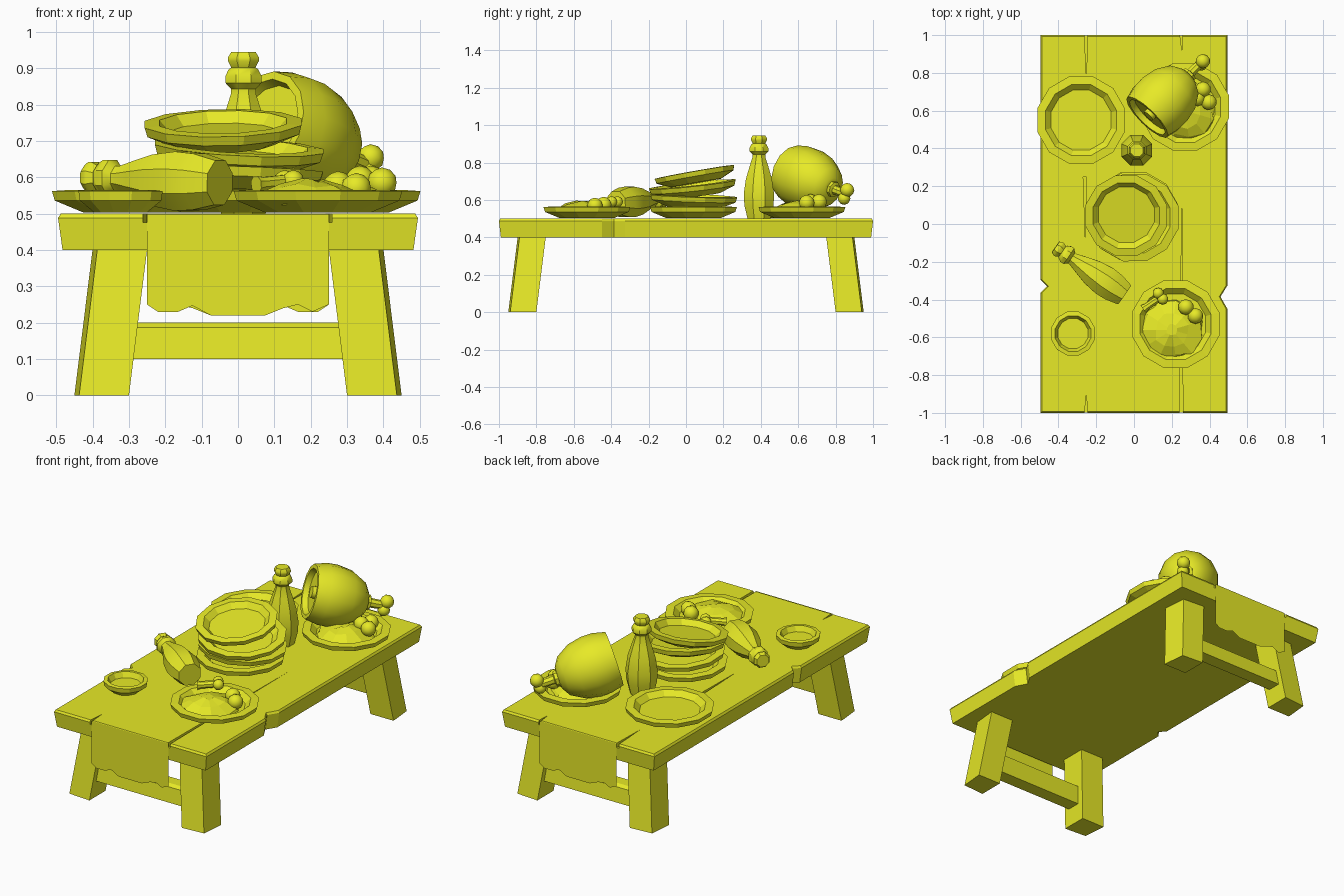
import bpy, bmesh, math, random
from mathutils import Vector, Matrix

if "Cube" in bpy.data.objects:
    bpy.data.objects.remove(bpy.data.objects["Cube"])

random.seed(4)
mat = bpy.data.materials.new("yellow")
mat.diffuse_color = (0.8, 0.82, 0.02, 1)
mat.use_nodes = True
mat.node_tree.nodes["Principled BSDF"].inputs["Base Color"].default_value = mat.diffuse_color


def finish(bm, name, smooth=None):
    bmesh.ops.recalc_face_normals(bm, faces=bm.faces)
    me = bpy.data.meshes.new(name)
    bm.to_mesh(me)
    bm.free()
    ob = bpy.data.objects.new(name, me)
    bpy.context.collection.objects.link(ob)
    me.materials.append(mat)
    if smooth:
        bpy.ops.object.select_all(action='DESELECT')
        ob.select_set(True)
        bpy.context.view_layer.objects.active = ob
        bpy.ops.object.shade_smooth_by_angle(angle=math.radians(smooth))
    return ob


def loft(bm, rings):
    """Closed solid through rings of equal point count."""
    vs = [[bm.verts.new(p) for p in r] for r in rings]
    n = len(vs[0])
    for a, b in zip(vs, vs[1:]):
        for i in range(n):
            j = (i + 1) % n
            bm.faces.new((a[i], a[j], b[j], b[i]))
    bm.faces.new(vs[0][::-1])
    bm.faces.new(vs[-1])


def lathe(name, prof, n, m, smooth=None, jitter=0):
    """Turned solid from (radius, height) points, placed by matrix m."""
    bm = bmesh.new()
    rings = []
    for r, h in prof:
        ring = []
        for i in range(n):
            a = math.tau * (i + 0.5) / n
            k = r * (1 + random.uniform(-jitter, jitter))
            ring.append(m @ Vector((k * math.cos(a), k * math.sin(a),
                                    h + random.uniform(-jitter, jitter) * 0.05)))
        rings.append(ring)
    loft(bm, rings)
    return finish(bm, name, smooth)


def along(p, q):
    """Matrix at p whose z axis points to q."""
    d = Vector(q) - Vector(p)
    return Matrix.Translation(p) @ d.to_track_quat('Z', 'Y').to_matrix().to_4x4()


def ball(name, p, r):
    bm = bmesh.new()
    bmesh.ops.create_icosphere(bm, subdivisions=2, radius=r, matrix=Matrix.Translation(p))
    return finish(bm, name, 40)


# Table top with notched edges and bevelled rim
plan = [(-.495, -1), (.495, -1), (.495, -.45), (.458, -.385), (.495, -.325), (.495, 1),
        (-.495, 1), (-.495, -.295), (-.46, -.33), (-.495, -.365)]
bm = bmesh.new()
loft(bm, [[(x * sx, y * (sy if abs(y) == 1 else 1), z) for x, y in plan]
          for sx, sy, z in ((.975, .99, .4), (1, 1, .488), (.985, .993, .5))])
top = finish(bm, "table_top")

# Tapering cracks between the planks
bm = bmesh.new()
for x, y0, y1 in ((-.255, 1.02, .78), (-.255, -1.02, -.9), (.25, 1.02, .92),
                  (.25, -1.02, .1), (-.26, .25, -.1)):
    tri = [(x - .009, y0), (x + .009, y0), (x + .003, y1)]
    loft(bm, [[(px, py, z) for px, py in tri] for z in (.475, .52)])
cutter = finish(bm, "crack_cutter")
cutter.hide_render = True
mod = top.modifiers.new("cracks", 'BOOLEAN')
mod.operation = 'DIFFERENCE'
mod.object = cutter
mod.solver = 'EXACT'
bpy.context.view_layer.objects.active = top
bpy.ops.object.modifier_apply(modifier=mod.name)
bpy.data.objects.remove(cutter)

# Splayed legs, stretchers and hanging cloth at each end
foot = [(.437, .94), (.30, .95), (.30, .80), (.45, .80)]
hem = [(-.25, .25), (-.22, .23), (-.165, .23), (-.125, .247), (-.075, .22),
       (.075, .22), (.125, .24), (.165, .25), (.205, .23), (.25, .25)]
for sy, end in ((-1, "front"), (1, "back")):
    for sx, side in ((-1, "left"), (1, "right")):
        bm = bmesh.new()
        loft(bm, [[(sx * (x - d), sy * (y - d), z) for x, y in foot]
                  for d, z in ((0, 0), (.051, .41))])
        finish(bm, f"{end}_{side}_leg")
    bm = bmesh.new()
    loft(bm, [[(x, sy * y, z) for y, z in ((.905, .1), (.825, .1), (.81, .2), (.875, .2), (.895, .187))]
              for x in (-.31, .31)])
    finish(bm, f"{end}_stretcher")
    bm = bmesh.new()
    pts = hem + [(.25, .499), (-.25, .499)]
    bm.faces.new([bm.verts.new((-sy * x, sy, z)) for x, z in pts])
    finish(bm, f"{end}_cloth")

# Plates and small bowl
plate = [(.15, .003), (.232, .036), (.24, .062), (.195, .065), (.165, .035)]
for name, x, y, z, tilt_x, tilt_y, s in (
        ("empty_plate", -.28, .55, .5, 0, 0, 1),
        ("ham_plate", .27, .62, .5, 0, 0, 1),
        ("meal_plate", .22, -.53, .5, 0, 0, 1),
        ("small_bowl", -.323, -.58, .5, 0, 0, .5),
        ("stack_plate_1", -.01, .04, .5, 0, 0, 1),
        ("stack_plate_2", 0, .04, .56, -2, 2, 1),
        ("stack_plate_3", 0, .04, .622, 6, 3, 1),
        ("stack_plate_4", -.04, .055, .688, 10, -1, .93)):
    m = (Matrix.Translation((x, y, z)) @ Matrix.Rotation(math.radians(tilt_x), 4, 'X')
         @ Matrix.Rotation(math.radians(tilt_y), 4, 'Y'))
    lathe(name, [(r * s, h) for r, h in plate], 12, m)

# Bottles, one standing and one fallen
bottle = [(.066, 0), (.084, .07), (.088, .13), (.076, .21), (.054, .28), (.037, .33),
          (.037, .343), (.054, .36), (.054, .378), (.044, .397), (.036, .402),
          (.046, .42), (.046, .43), (.036, .445)]
lathe("standing_bottle", bottle, 8, Matrix.Translation((.015, .39, .5)), 35)
lathe("fallen_bottle", bottle, 8, along((-.05, -.375, .585), (-.41, -.125, .6)), 35)

# Ham with recessed cut face and bone
cut, tip = Vector((.07, .565, .747)), Vector((.352, .852, .632))
ham = [(.032, .008), (.034, .03), (.118, .03), (.128, 0), (.15, 0), (.167, .07), (.168, .13),
       (.152, .21), (.108, .285), (.06, .315), (.04, .318)]
lathe("ham", ham, 14, along(cut, tip), 50)
lathe("ham_bone", [(.045, .29), (.042, .335), (.026, .34), (.024, .41)], 8, along(cut, tip), 35)
ball("ham_bone_knob_1", (.365, .862, .653), .038)
ball("ham_bone_knob_2", (.355, .845, .608), .034)

# Food heaps
heap = [(.165, .03), (.15, .05), (.09, .077), (.03, .092)]
lathe("ham_plate_heap", heap, 11, Matrix.Translation((.27, .6, .5)), jitter=.12)
lathe("meal_heap", heap, 11, Matrix.Translation((.2, -.56, .5)), jitter=.12)

# Small bone on the meal plate
lathe("meal_bone", [(.026, 0), (.02, .02), (.02, .09)], 8,
      along((.05, -.45, .58), (.13, -.395, .588)), 35)
ball("meal_bone_knob_1", (.128, -.367, .59), .03)
ball("meal_bone_knob_2", (.152, -.398, .59), .03)

# Round vegetables
for i, p in enumerate(((.365, .712, .59), (.396, .645, .585), (.335, .665, .59),
                       (.275, -.44, .575), (.325, -.487, .57))):
    ball(f"vegetable_{i + 1}", p, .042)
